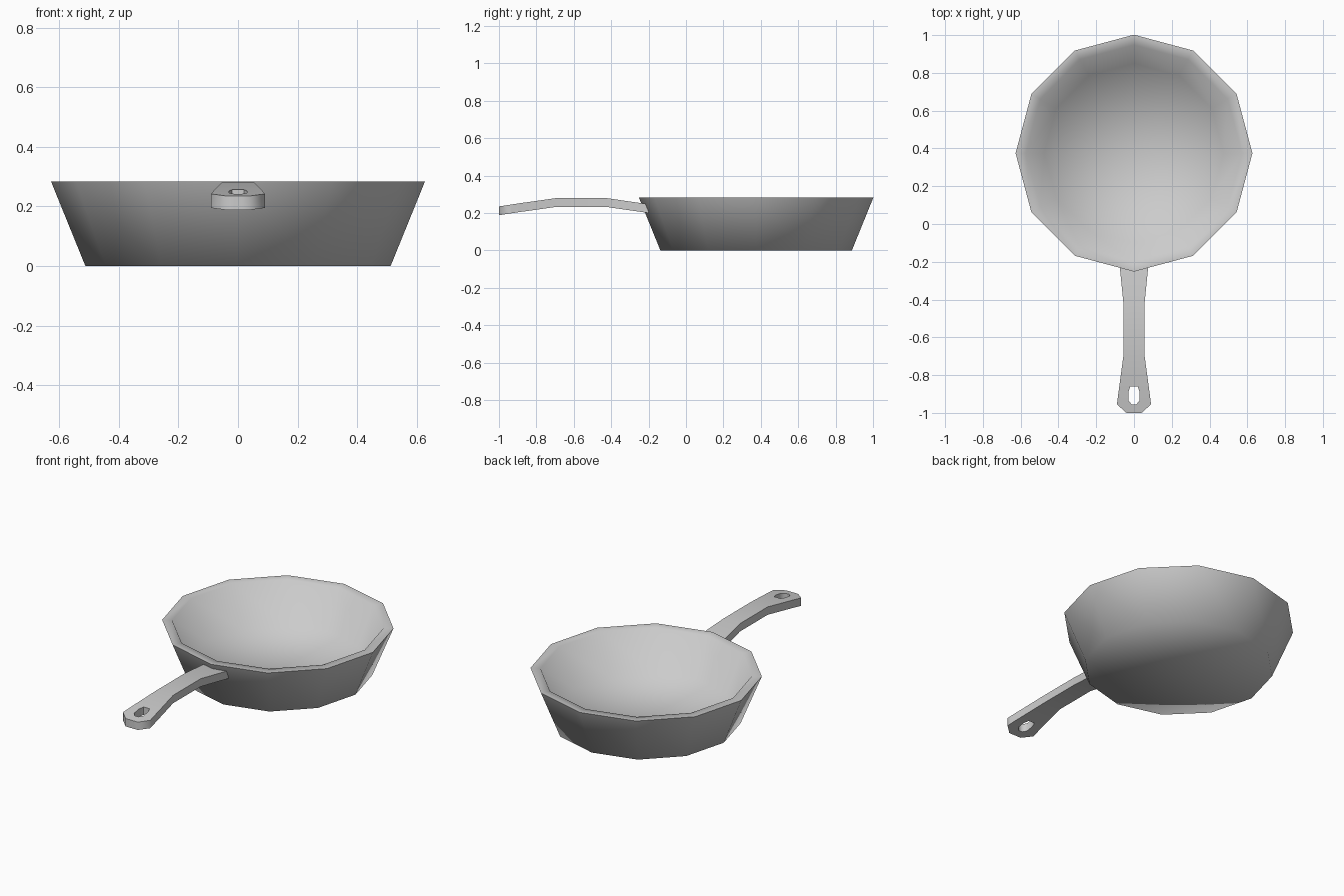
import bpy, bmesh, math

if "Cube" in bpy.data.objects:
    bpy.data.objects.remove(bpy.data.objects["Cube"])

CY = 0.375   # pan centre
SIDES = 12


def finish(name, bm, angle):
    bmesh.ops.recalc_face_normals(bm, faces=bm.faces)
    mesh = bpy.data.meshes.new(name)
    bm.to_mesh(mesh)
    bm.free()
    ob = bpy.data.objects.new(name, mesh)
    bpy.context.collection.objects.link(ob)
    bpy.ops.object.select_all(action='DESELECT')
    ob.select_set(True)
    bpy.context.view_layer.objects.active = ob
    bpy.ops.object.shade_smooth_by_angle(angle=math.radians(angle))
    return ob


# Pan bowl: twelve-sided lathe from the underside, over the rim, to the floor
profile = [(0.512, 0.0), (0.627, 0.283), (0.573, 0.283), (0.475, 0.06)]
bm = bmesh.new()
rings = []
for r, z in profile:
    rings.append([bm.verts.new((r * math.sin(2 * math.pi * i / SIDES),
                                CY + r * math.cos(2 * math.pi * i / SIDES), z))
                  for i in range(SIDES)])
for a, b in zip(rings, rings[1:]):
    for i in range(SIDES):
        j = (i + 1) % SIDES
        bm.faces.new((a[i], a[j], b[j], b[i]))
caps = [bm.faces.new(rings[0]), bm.faces.new(rings[-1])]
bmesh.ops.poke(bm, faces=caps)
finish("pan_bowl", bm, 100)

# Handle: rows of (y, top z, half width, half width of hole column)
rows = [(-0.2, 0.247, 0.078, 0.02), (-0.43, 0.28, 0.055, 0.02),
        (-0.69, 0.28, 0.055, 0.02), (-0.86, 0.256, 0.078, 0.02),
        (-0.89, 0.252, 0.082, 0.03), (-0.935, 0.245, 0.088, 0.03),
        (-0.955, 0.242, 0.09, 0.012), (-1.0, 0.235, 0.04, 0.012)]
bm = bmesh.new()
grid = [[bm.verts.new((x, y, z)) for x in (-w, -h, h, w)] for y, z, w, h in rows]
for k, (a, b) in enumerate(zip(grid, grid[1:])):
    for c in range(3):
        if c == 1 and k in (3, 4, 5):   # hanging hole
            continue
        bm.faces.new((a[c], a[c + 1], b[c + 1], b[c]))
top = bm.faces[:]
ext = bmesh.ops.extrude_face_region(bm, geom=top, use_keep_orig=True)
low = [v for v in ext["geom"] if isinstance(v, bmesh.types.BMVert)]
bmesh.ops.translate(bm, verts=low, vec=(0, 0, -0.047))
finish("handle", bm, 55)
